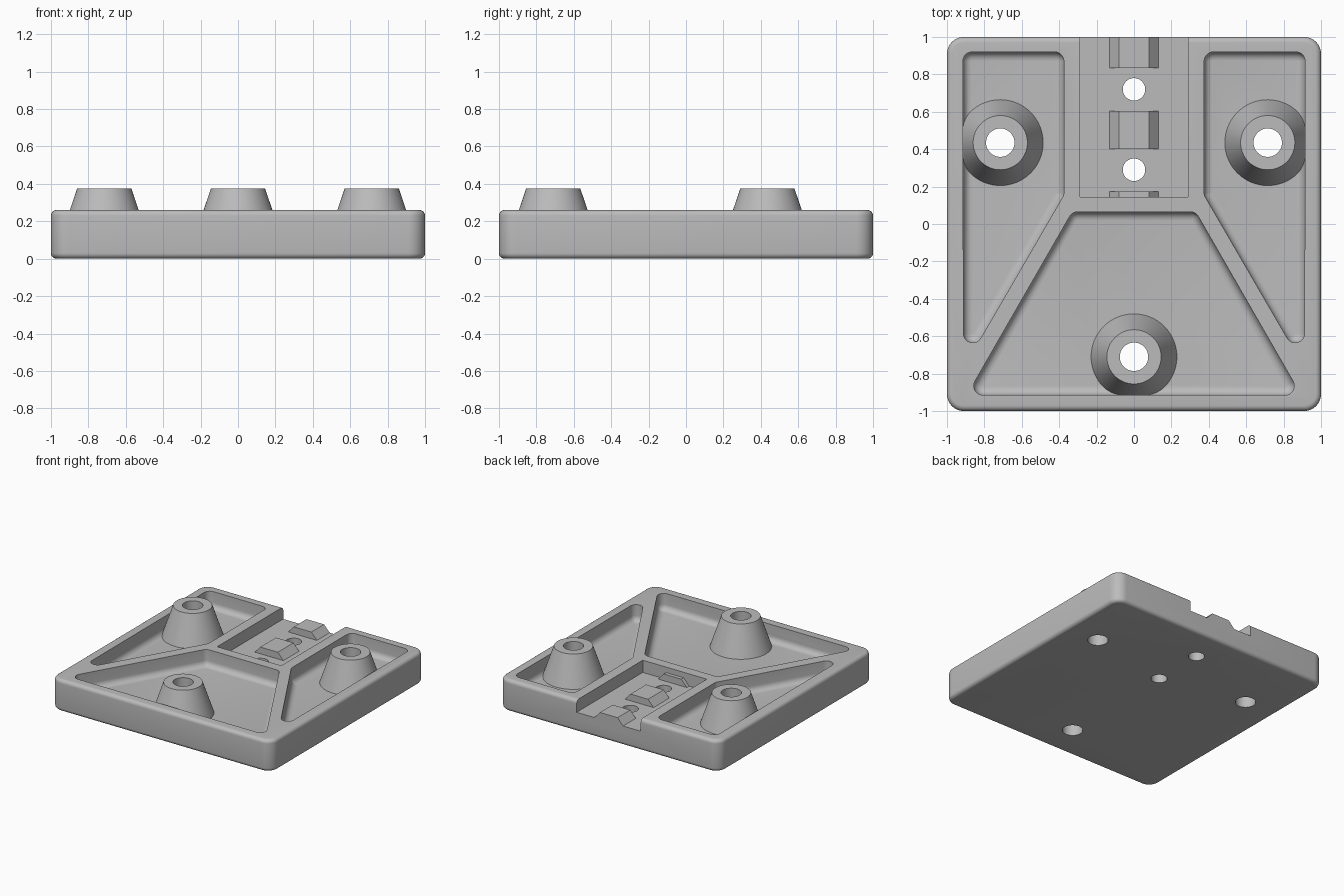
import bpy, bmesh, math
from mathutils import Vector

if "Cube" in bpy.data.objects:
    bpy.data.objects.remove(bpy.data.objects["Cube"])

TOP = 0.26
POCKET_Z = 0.125
SLOT_Z = 0.16
POST_TOP = 0.375
ARC = 8

grey = bpy.data.materials.new("light grey")
grey.use_nodes = True
grey.diffuse_color = (0.5, 0.5, 0.5, 1)
grey.node_tree.nodes["Principled BSDF"].inputs["Base Color"].default_value = (0.5, 0.5, 0.5, 1)


def finish(name, bm):
    bmesh.ops.recalc_face_normals(bm, faces=bm.faces)
    mesh = bpy.data.meshes.new(name)
    bm.to_mesh(mesh)
    bm.free()
    mesh.materials.append(grey)
    obj = bpy.data.objects.new(name, mesh)
    bpy.context.collection.objects.link(obj)
    return obj


def rounded_loop(centres, radius):
    """Counter-clockwise outline with an arc around every centre."""
    pts = []
    count = len(centres)
    for i, c in enumerate(centres):
        before = Vector(c) - Vector(centres[i - 1])
        after = Vector(centres[(i + 1) % count]) - Vector(c)
        start = math.atan2(-before.x, before.y)
        turn = (math.atan2(-after.x, after.y) - start) % math.tau
        for k in range(ARC + 1):
            a = start + turn * k / ARC
            pts.append((c[0] + radius * math.cos(a), c[1] + radius * math.sin(a)))
    return pts


def layered(name, centres, layers):
    """Stack rounded outlines given as (radius, height) and cap the ends."""
    bm = bmesh.new()
    rings = [[bm.verts.new((x, y, z)) for x, y in rounded_loop(centres, r)] for r, z in layers]
    for low, high in zip(rings, rings[1:]):
        for i in range(len(low)):
            bm.faces.new((low[i - 1], low[i], high[i], high[i - 1]))
    bm.faces.new(rings[0])
    bm.faces.new(rings[-1])
    return finish(name, bm)


def cone(name, x, y, r_low, r_high, z_low, z_high):
    bm = bmesh.new()
    bmesh.ops.create_cone(bm, cap_ends=True, segments=64, radius1=r_low, radius2=r_high,
                          depth=z_high - z_low)
    bmesh.ops.translate(bm, vec=(x, y, (z_low + z_high) / 2), verts=bm.verts)
    return finish(name, bm)


def prism(name, profile, y0, y1):
    """Extrude an x-z profile along y."""
    bm = bmesh.new()
    face = bm.faces.new([bm.verts.new((x, y0, z)) for x, z in profile])
    ext = bmesh.ops.extrude_face_region(bm, geom=[face])
    moved = [v for v in ext["geom"] if isinstance(v, bmesh.types.BMVert)]
    bmesh.ops.translate(bm, vec=(0, y1 - y0, 0), verts=moved)
    return finish(name, bm)


def combine(target, tool, operation):
    mod = target.modifiers.new(operation.lower(), "BOOLEAN")
    mod.operation = operation
    mod.solver = "EXACT"
    mod.object = tool
    bpy.context.view_layer.objects.active = target
    bpy.ops.object.modifier_apply(modifier=mod.name)
    bpy.data.objects.remove(tool)


# Square plate with rounded corners and softened edges
corner, soft = 0.09, 0.03
quarter = [math.radians(15 * i) for i in range(7)]
bottom = [(corner - soft + soft * math.sin(a), soft - soft * math.cos(a)) for a in quarter]
rim = [(r, TOP - z) for r, z in reversed(bottom)]
c = 1 - corner
plate = layered("base_plate", [(-c, -c), (c, -c), (c, c), (-c, c)], bottom + rim)

# Pockets with a filleted floor
wall, fillet = 0.05, 0.046
pocket_layers = [(wall - fillet + fillet * math.sin(a),
                  POCKET_Z + fillet - fillet * math.cos(a)) for a in quarter] + [(wall, 0.4)]
side = [(-0.862, -0.585), (-0.425, 0.168), (-0.425, 0.87), (-0.865, 0.87)]
mirrored = [(-x, y) for x, y in reversed(side)]
front = [(-0.807, -0.865), (0.807, -0.865), (0.301, 0.015), (-0.301, 0.015)]
for outline in (side, mirrored, front):
    combine(plate, layered("pocket_cutter", outline, pocket_layers), "DIFFERENCE")

# Slot open to the back
slot = [(-0.29, SLOT_Z), (0.29, SLOT_Z), (0.29, 0.5), (-0.29, 0.5)]
combine(plate, prism("slot_cutter", slot, 0.145, 1.2), "DIFFERENCE")

# Ridge blocks along the slot
ridge = [(-0.13, SLOT_Z), (-0.08, SLOT_Z + 0.055), (0.08, SLOT_Z + 0.055), (0.13, SLOT_Z),
         (0.13, SLOT_Z - 0.05), (-0.13, SLOT_Z - 0.05)]
for y0, y1 in ((0.1, 0.175), (0.402, 0.605), (0.835, 1.0)):
    combine(plate, prism("ridge", ridge, y0, y1), "UNION")

# Tapered posts, then all through holes
posts = [(-0.715, 0.435), (0.715, 0.435), (0, -0.71)]
for x, y in posts:
    combine(plate, cone("post", x, y, 0.238, 0.145, 0.1, POST_TOP), "UNION")
for x, y, r in [(*p, 0.076) for p in posts] + [(0, 0.29, 0.06), (0, 0.72, 0.06)]:
    combine(plate, cone("hole_cutter", x, y, r, r, -0.2, 0.6), "DIFFERENCE")

# Smooth shading with sharp creases
bpy.ops.object.select_all(action="DESELECT")
plate.select_set(True)
bpy.context.view_layer.objects.active = plate
bpy.ops.object.shade_smooth_by_angle(angle=math.radians(28))
